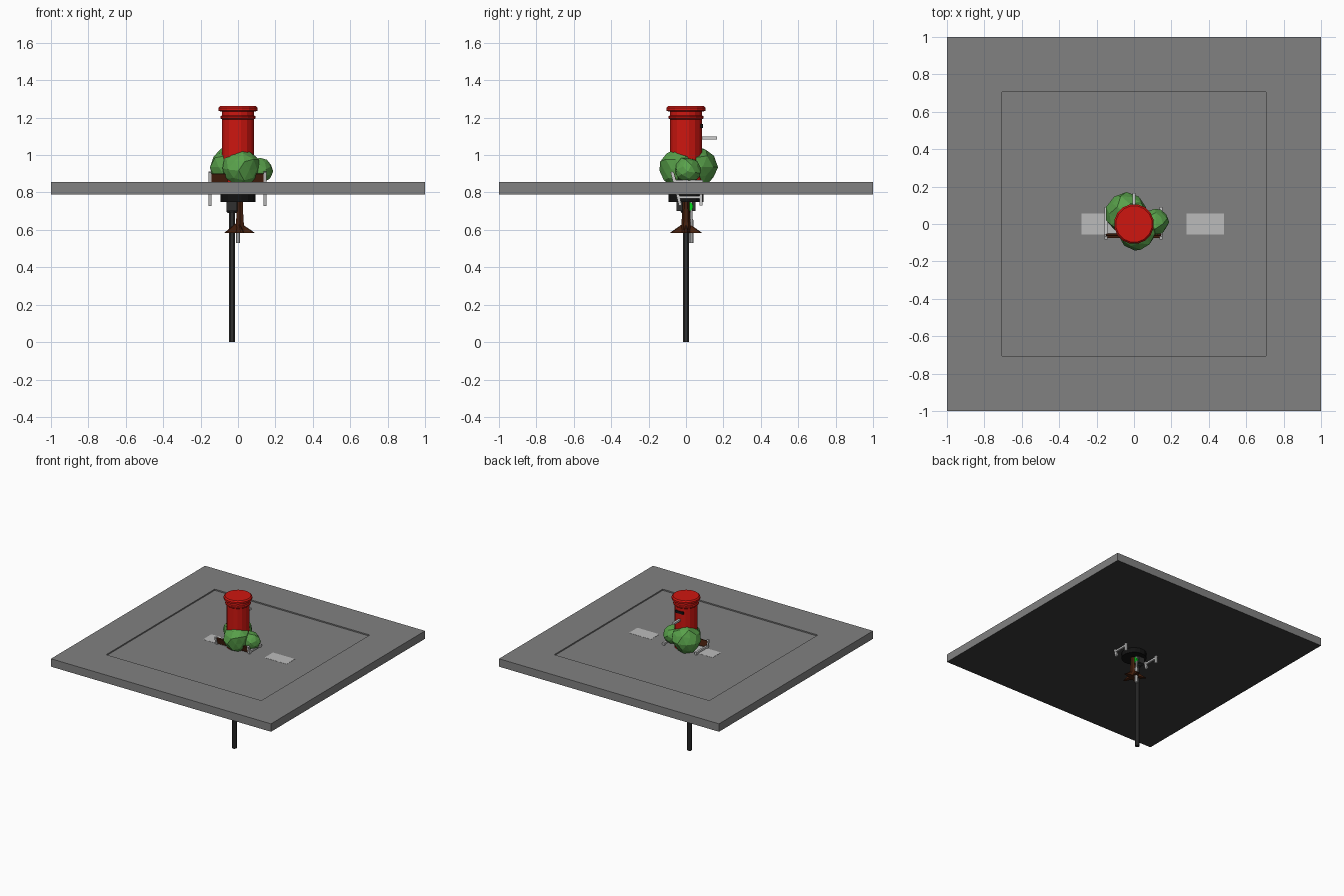
import bpy, bmesh, math, random
from mathutils import Vector

if "Cube" in bpy.data.objects:
    bpy.data.objects.remove(bpy.data.objects["Cube"])

random.seed(3)


def mat(name, r, g, b):
    m = bpy.data.materials.new(name)
    m.diffuse_color = (r, g, b, 1)
    m.use_nodes = True
    m.node_tree.nodes["Principled BSDF"].inputs["Base Color"].default_value = m.diffuse_color
    return m


RED = mat("red", 0.62, 0.008, 0.005)
BLACK = mat("black", 0.006, 0.006, 0.006)
ASPHALT = mat("asphalt", 0.042, 0.042, 0.042)
CHARCOAL = mat("charcoal", 0.03, 0.03, 0.03)
LEAF = mat("leaf", 0.1, 0.36, 0.07)
WOOD = mat("wood", 0.06, 0.014, 0.004)
PALE = mat("pale", 0.5, 0.5, 0.5)
GREEN = mat("green_light", 0.0, 0.7, 0.01)
AMBER = mat("amber_light", 0.8, 0.35, 0.0)


def finish(name, bm, *mats):
    me = bpy.data.meshes.new(name)
    bmesh.ops.recalc_face_normals(bm, faces=bm.faces)
    bm.to_mesh(me)
    bm.free()
    ob = bpy.data.objects.new(name, me)
    bpy.context.collection.objects.link(ob)
    for m in mats:
        if m:
            me.materials.append(m)
    return ob


def box(name, x, y, z, m=None):
    """Box from (min, max) ranges."""
    bm = bmesh.new()
    bmesh.ops.create_cube(bm, size=1)
    for v in bm.verts:
        v.co = [r[0] + (c + 0.5) * (r[1] - r[0]) for c, r in zip(v.co, (x, y, z))]
    return finish(name, bm, m)


def lathe(name, profile, sides, m=None, at=(0, 0)):
    """Closed faceted solid from (radius, z) points, bottom to top."""
    bm = bmesh.new()
    rings = []
    for r, z in profile:
        rings.append([bm.verts.new((at[0] + r * math.cos(2 * math.pi * (i + 0.5) / sides),
                                    at[1] + r * math.sin(2 * math.pi * (i + 0.5) / sides), z))
                      for i in range(sides)])
    for a, b in zip(rings, rings[1:]):
        for i in range(sides):
            j = (i + 1) % sides
            bm.faces.new((a[i], a[j], b[j], b[i]))
    bm.faces.new(rings[0])
    bm.faces.new(rings[-1])
    return finish(name, bm, m)


def bar(name, p, q, w, m=None):
    """Square bar between two points."""
    p, q = Vector(p), Vector(q)
    bm = bmesh.new()
    bmesh.ops.create_cube(bm, size=1)
    for v in bm.verts:
        v.co.x *= w
        v.co.y *= w
        v.co.z *= (q - p).length
    ob = finish(name, bm, m)
    ob.location = (p + q) / 2
    ob.rotation_euler = (q - p).to_track_quat('Z', 'Y').to_euler()
    return ob


# Road tile: pavement rim with sunken asphalt square, dark underside
bm = bmesh.new()
bmesh.ops.create_cube(bm, size=2)
for v in bm.verts:
    v.co.z = 0.855 if v.co.z > 0 else 0.79
bm.normal_update()
top = [f for f in bm.faces if f.normal.z > 0.9]
bottom = [f for f in bm.faces if f.normal.z < -0.9]
bmesh.ops.inset_region(bm, faces=top, thickness=0.418)
hole = bmesh.ops.extrude_face_region(bm, geom=top)
bmesh.ops.translate(bm, vec=(0, 0, -0.01),
                    verts=[g for g in hole['geom'] if isinstance(g, bmesh.types.BMVert)])
bmesh.ops.delete(bm, geom=[f for f in top if f.is_valid], context='FACES_ONLY')
for f in bm.faces:
    if f in bottom or (f.normal.z > 0.9 and max(abs(v.co.x) for v in f.verts) < 0.7):
        f.material_index = 1
finish("road_tile", bm, mat("pavement", 0.22, 0.22, 0.22), ASPHALT)

# Lane dashes
for i, x0 in enumerate((-0.28, 0.28)):
    box(f"lane_dash_{i}", (x0, x0 + 0.2), (-0.055, 0.055), (0.844, 0.846), PALE)

# Pillar postbox
lathe("postbox_base", [(0.095, 0.75), (0.095, 0.83)], 16, BLACK)
lathe("postbox_body", [(0.086, 0.83), (0.086, 1.19), (0.095, 1.197), (0.095, 1.207),
                       (0.088, 1.212), (0.088, 1.232), (0.107, 1.237), (0.107, 1.252),
                       (0.098, 1.262)], 16, RED)
box("postbox_slot", (-0.035, 0.035), (0.07, 0.09), (1.145, 1.165), BLACK)

# Street lamp with arm
lathe("lamp_pole", [(0.013, 0.53), (0.013, 0.65), (0.008, 0.66), (0.008, 1.095)], 8,
      None, (0, 0.028))
box("lamp_arm", (-0.009, 0.009), (0.02, 0.165), (1.083, 1.099))

# Traffic light
lathe("signal_pole", [(0.018, 0), (0.018, 0.72)], 8, CHARCOAL, (-0.032, 0))
lathe("signal_collar", [(0.025, 0.69), (0.032, 0.7), (0.032, 0.76)], 8, CHARCOAL, (-0.033, 0))
box("signal_housing", (-0.062, -0.006), (-0.05, 0.05), (0.7, 0.98), CHARCOAL)
for name, z, m in (("go", 0.725, GREEN), ("wait", 0.82, AMBER), ("stop", 0.91, RED)):
    bm = bmesh.new()
    bmesh.ops.create_cone(bm, cap_ends=True, segments=10, radius1=0.024, radius2=0.024, depth=0.02)
    ob = finish(f"signal_{name}", bm, m)
    ob.location = (0, 0.015, z)
    ob.rotation_euler = (0, math.pi / 2, 0)

# Tree trunk with root spurs
lathe("tree_trunk", [(0.03, 0.585), (0.024, 0.64), (0.018, 0.72), (0.022, 0.93)], 6, WOOD, (0.01, 0))
for i in range(5):
    a = 2 * math.pi * i / 5
    bm = bmesh.new()
    pts = [(0, -0.025, 0.585), (0, 0.025, 0.585), (0, 0, 0.645), (0.092, 0, 0.583),
           (0.085, -0.01, 0.583), (0.085, 0.01, 0.583)]
    for x, y, z in pts:
        bm.verts.new((x * math.cos(a) - y * math.sin(a), x * math.sin(a) + y * math.cos(a), z))
    bmesh.ops.convex_hull(bm, input=bm.verts)
    finish(f"tree_root_{i}", bm, WOOD)

# Foliage clumps
for i, (x, y, z, r) in enumerate(((-0.04, 0.055, 0.935, 0.11), (0.015, -0.04, 0.932, 0.1),
                                  (0.112, 0.01, 0.917, 0.072))):
    bm = bmesh.new()
    bmesh.ops.create_icosphere(bm, subdivisions=2, radius=r)
    for v in bm.verts:
        v.co *= random.uniform(0.9, 1.07)
    ob = finish(f"foliage_{i}", bm, LEAF)
    ob.location = (x, y, z)
    ob.rotation_euler = (i, 0.7 * i, i)

# Bench: two side frames, seat and back planks
for side, x in (("left", -0.15), ("right", 0.145)):
    bar(f"bench_back_post_{side}", (x, -0.03, 0.73), (x, -0.075, 0.91), 0.016)
    bar(f"bench_front_leg_{side}", (x, 0.08, 0.73), (x, 0.08, 0.862), 0.016)
    bar(f"bench_rail_{side}", (x, -0.04, 0.775), (x, 0.085, 0.775), 0.014)
    bar(f"bench_arm_{side}", (x, -0.07, 0.86), (x, 0.09, 0.86), 0.016)
for i in range(3):
    box(f"bench_seat_plank_{i}", (-0.15, 0.145), (-0.035 + 0.04 * i, 0 + 0.04 * i), (0.8, 0.812), WOOD)
ob = box("bench_back_plank", (-0.15, 0.145), (-0.006, 0.006), (-0.025, 0.025), WOOD)
ob.location = (0, -0.062, 0.877)
ob.rotation_euler = (0.25, 0, 0)
